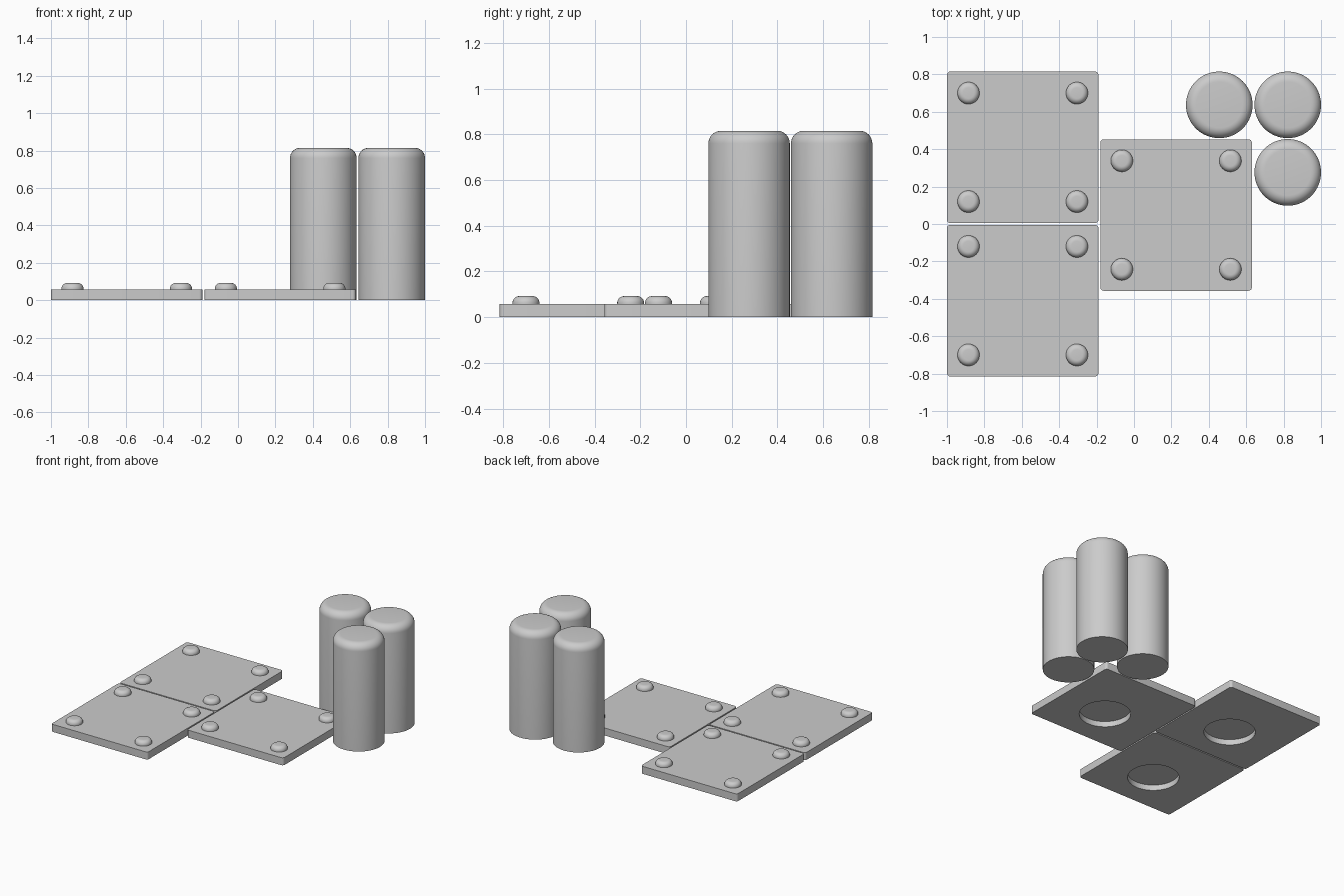
import bpy, bmesh, math

if "Cube" in bpy.data.objects:
    bpy.data.objects.remove(bpy.data.objects["Cube"])

grey = bpy.data.materials.new("light grey")
grey.diffuse_color = (0.6, 0.6, 0.6, 1)
grey.use_nodes = True
grey.node_tree.nodes["Principled BSDF"].inputs["Base Color"].default_value = grey.diffuse_color

PLATE, THICK = 0.81, 0.057           # tile side and thickness
POST_R, POST_H = 0.178, 0.815
PEG_R, PEG_TOP, PEG_OFF = 0.059, 0.092, 0.29
SOCKET_DEPTH = 0.042


def make_object(name, bm, smooth=True):
    bmesh.ops.recalc_face_normals(bm, faces=bm.faces)
    mesh = bpy.data.meshes.new(name)
    bm.to_mesh(mesh)
    bm.free()
    mesh.materials.append(grey)
    ob = bpy.data.objects.new(name, mesh)
    bpy.context.collection.objects.link(ob)
    if smooth:
        bpy.ops.object.select_all(action='DESELECT')
        ob.select_set(True)
        bpy.context.view_layer.objects.active = ob
        bpy.ops.object.shade_smooth_by_angle(angle=math.radians(30))
    return ob


def round_post(name, x, y, r, z0, z1, fillet, segs=64):
    """Upright cylinder with a rounded top edge."""
    bm = bmesh.new()
    bmesh.ops.create_cone(bm, cap_ends=True, segments=segs, radius1=r, radius2=r, depth=z1 - z0)
    bmesh.ops.translate(bm, verts=bm.verts, vec=(x, y, (z0 + z1) / 2))
    mid = (z0 + z1) / 2
    rim = [e for e in bm.edges if all(v.co.z > mid for v in e.verts)]
    bmesh.ops.bevel(bm, geom=rim, offset=fillet, segments=8, profile=0.5, affect='EDGES')
    return make_object(name, bm)


def tile(name, x, y):
    """Square tile with rounded corners and a round socket underneath."""
    bm = bmesh.new()
    bmesh.ops.create_cube(bm, size=1)
    bmesh.ops.scale(bm, verts=bm.verts, vec=(PLATE, PLATE, THICK))
    bmesh.ops.translate(bm, verts=bm.verts, vec=(x, y, THICK / 2))
    corners = [e for e in bm.edges if abs(e.verts[0].co.z - e.verts[1].co.z) > THICK / 2]
    bmesh.ops.bevel(bm, geom=corners, offset=0.018, segments=5, profile=0.5, affect='EDGES')
    ob = make_object(name, bm, smooth=False)

    # socket cutter, set slightly toward the front of the tile
    cut = bmesh.new()
    bmesh.ops.create_cone(cut, cap_ends=True, segments=64, radius1=POST_R, radius2=POST_R,
                          depth=2 * SOCKET_DEPTH)
    bmesh.ops.translate(cut, verts=cut.verts, vec=(x + 0.01, y - 0.08, 0))
    cutter = make_object(name + "_socket_cutter", cut, smooth=False)
    mod = ob.modifiers.new("socket", 'BOOLEAN')
    mod.operation, mod.solver, mod.object = 'DIFFERENCE', 'EXACT', cutter
    bpy.ops.object.select_all(action='DESELECT')
    ob.select_set(True)
    bpy.context.view_layer.objects.active = ob
    bpy.ops.object.modifier_apply(modifier=mod.name)
    bpy.data.objects.remove(cutter)
    bpy.ops.object.shade_smooth_by_angle(angle=math.radians(30))

    # four pegs on top
    for i, (sx, sy) in enumerate(((-1, -1), (1, -1), (1, 1), (-1, 1))):
        round_post(f"{name}_peg_{i + 1}", x + sx * PEG_OFF, y + sy * PEG_OFF,
                   PEG_R, THICK - 0.005, PEG_TOP, 0.03, 48)


# tiles
for name, x, y in (("back_tile", -0.595, 0.41), ("front_tile", -0.595, -0.41),
                   ("side_tile", 0.225, 0.048)):
    tile(name, x, y)

# standing posts
for name, x, y in (("left_post", 0.456, 0.637), ("corner_post", 0.822, 0.637),
                   ("front_post", 0.822, 0.276)):
    round_post(name, x, y, POST_R, 0, POST_H, 0.055)
